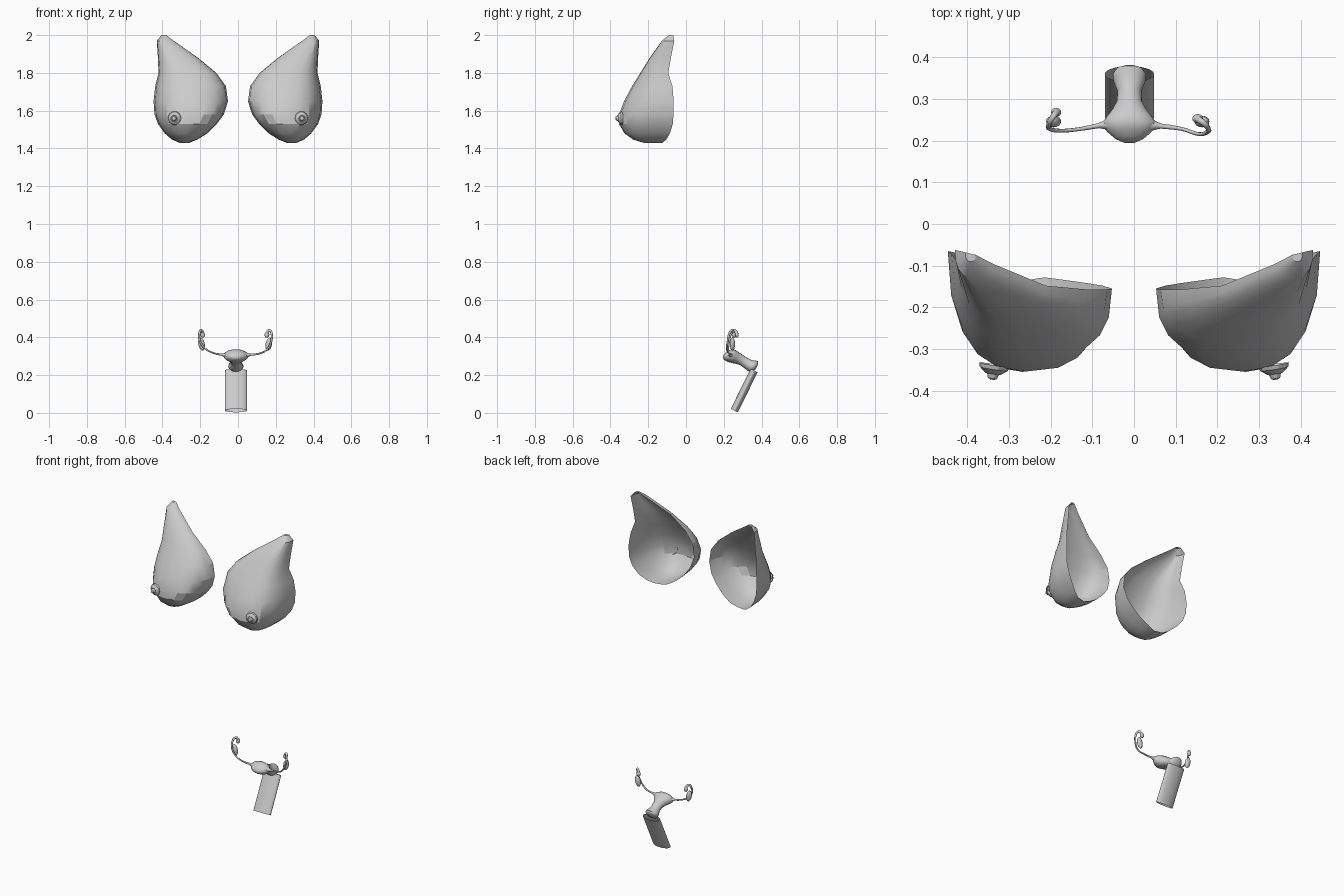
import bpy, bmesh, math
from mathutils import Vector

if "Cube" in bpy.data.objects:
    bpy.data.objects.remove(bpy.data.objects["Cube"])


def finish(obj, angle=30):
    bpy.ops.object.select_all(action='DESELECT')
    obj.select_set(True)
    bpy.context.view_layer.objects.active = obj
    bpy.ops.object.shade_smooth_by_angle(angle=math.radians(angle))
    return obj


def loft(name, rings, closed=True, cap_start=False, cap_end=False, angle=30):
    bm = bmesh.new()
    rows = [[bm.verts.new(p) for p in r] for r in rings]
    n = len(rows[0])
    for a, b in zip(rows, rows[1:]):
        for i in range(n if closed else n - 1):
            j = (i + 1) % n
            bm.faces.new((a[i], a[j], b[j], b[i]))
    if cap_start:
        bm.faces.new(rows[0][::-1])
    if cap_end:
        bm.faces.new(rows[-1])
    bmesh.ops.recalc_face_normals(bm, faces=bm.faces)
    me = bpy.data.meshes.new(name)
    bm.to_mesh(me)
    bm.free()
    obj = bpy.data.objects.new(name, me)
    bpy.context.collection.objects.link(obj)
    return finish(obj, angle)


def ellipse(c, u, v, n):
    c, u, v = Vector(c), Vector(u), Vector(v)
    return [c + u * math.cos(2 * math.pi * i / n) + v * math.sin(2 * math.pi * i / n)
            for i in range(n)]


def spow(t, e):
    return math.copysign(abs(t) ** e, t)


# breast shells: z, lateral x, lateral y, medial x, medial y, front y
ROWS = [
    (2.00, .405, -.068, .380, -.074, -.090),
    (1.97, .430, -.062, .340, -.095, -.128),
    (1.88, .424, -.080, .212, -.148, -.192),
    (1.80, .421, -.094, .115, -.157, -.242),
    (1.73, .438, -.072, .064, -.157, -.285),
    (1.65, .447, -.065, .053, -.155, -.328),
    (1.58, .442, -.066, .075, -.148, -.354),
    (1.53, .424, -.070, .112, -.142, -.355),
    (1.48, .388, -.085, .162, -.135, -.326),
    (1.447, .350, -.105, .215, -.128, -.280),
    (1.430, .310, -.125, .258, -.135, -.225),
]


def breast(name, s):
    n, rings = 11, []
    for z, xl, yl, xm, ym, yf in ROWS:
        ring = []
        for i in range(n):
            t = math.pi * i / (n - 1)
            # fuller bulge on the medial half
            k = (1 - spow(math.cos(t), .85 if i < n / 2 else .75)) / 2
            back = yl + (ym - yl) * k
            x = xl + (xm - xl) * k
            ring.append((s * x, back + (yf - back) * math.sin(t) ** .78, z))
        rings.append(ring)
    obj = loft(name, rings, closed=False, cap_start=True, cap_end=True, angle=24)
    # outward normals
    me = obj.data
    front = min(me.polygons, key=lambda p: p.center.y)
    if front.normal.y > 0:
        me.flip_normals()


# nipples: shallow low-poly discs facing forward and slightly outward
def nipple(name, s):
    axis = Vector((s * .15, -1, -.05)).normalized()
    u = axis.cross(Vector((0, 0, 1))).normalized()
    v = axis.cross(u)
    base = Vector((s * .335, -.338, 1.56))
    prof = [(.037, 0), (.034, .010), (.018, .022), (.015, .021), (.011, .033), (.005, .036)]
    loft(name, [ellipse(base + axis * d, u * r, v * r, 10) for r, d in prof],
         cap_end=True)


for side, s in (("left", 1), ("right", -1)):
    breast("breast_" + side, s)
    nipple("nipple_" + side, s)

CX = -.011

# vaginal canal: open flattened tube
a, b = Vector((CX, .256, .012)), Vector((CX, .360, .224))
loft("vaginal_canal", [ellipse(a.lerp(b, t), (.059, 0, 0), (0, .019, -.009), 32)
                       for t in (0, 1)], angle=40)

# uterus: y, centre z, half width, half height
BODY = [(.380, .258, .012, .008), (.374, .253, .030, .022), (.360, .247, .040, .030),
        (.342, .248, .038, .031), (.320, .262, .029, .028), (.295, .279, .030, .027),
        (.275, .289, .041, .030), (.257, .297, .055, .034), (.240, .302, .066, .035),
        (.222, .303, .054, .030), (.205, .301, .034, .019), (.196, .300, .014, .008)]
loft("uterus", [ellipse((CX, y, z), (w, 0, 0), (0, h * .25, h), 24) for y, z, w, h in BODY],
     cap_start=True, cap_end=True, angle=60)


# fallopian tubes: tapered paths curling over at the top
def tube(name, pts):
    cu = bpy.data.curves.new(name, 'CURVE')
    cu.dimensions = '3D'
    cu.bevel_depth = .01
    cu.bevel_resolution = 2
    cu.resolution_u = 6
    cu.use_fill_caps = True
    sp = cu.splines.new('BEZIER')
    sp.bezier_points.add(len(pts) - 1)
    for bp, (x, y, z, r) in zip(sp.bezier_points, pts):
        bp.co = (x, y, z)
        bp.radius = r
        bp.handle_left_type = bp.handle_right_type = 'AUTO'
    obj = bpy.data.objects.new(name, cu)
    bpy.context.collection.objects.link(obj)
    bpy.ops.object.select_all(action='DESELECT')
    obj.select_set(True)
    bpy.context.view_layer.objects.active = obj
    bpy.ops.object.convert(target='MESH')
    finish(bpy.context.view_layer.objects.active, 60)


tube("fallopian_tube_left", [
    (.035, .238, .305, 1.6), (.065, .235, .308, .6), (.115, .228, .315, .45),
    (.155, .216, .337, .45), (.176, .221, .380, .55), (.178, .230, .420, .6),
    (.168, .242, .437, .7), (.156, .250, .428, .8), (.152, .253, .412, .9)])
tube("fallopian_tube_right", [
    (-.055, .240, .305, 1.6), (-.085, .236, .308, .6), (-.130, .228, .317, .45),
    (-.175, .224, .342, .45), (-.203, .229, .385, .55), (-.204, .240, .422, .6),
    (-.197, .253, .437, .7), (-.188, .266, .428, .8), (-.185, .269, .412, .9)])


# ovaries and flared tube ends
def blob(name, loc, scale, tilt=0):
    bpy.ops.mesh.primitive_uv_sphere_add(segments=16, ring_count=10, radius=1,
                                         location=loc, rotation=(0, tilt, 0))
    obj = bpy.context.object
    obj.name = name
    obj.scale = scale
    finish(obj, 60)


blob("ovary_left", (.163, .246, .364), (.017, .014, .035), .2)
blob("ovary_right", (-.193, .246, .364), (.017, .014, .035), -.2)
blob("fimbria_left", (.153, .253, .413), (.013, .011, .015))
blob("fimbria_right", (-.187, .268, .413), (.012, .011, .015))
